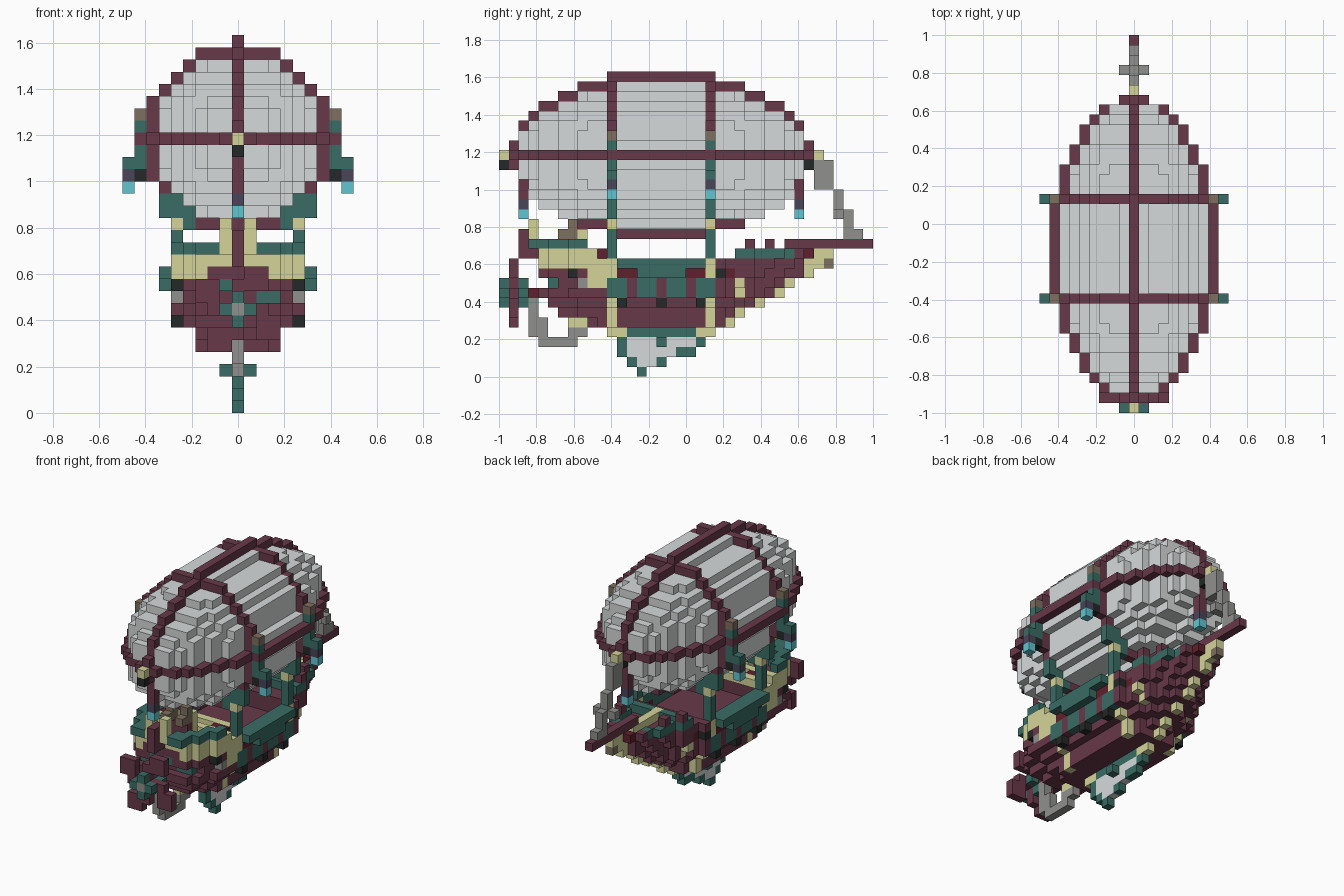
import bpy
import bmesh
import math

if "Cube" in bpy.data.objects:
    bpy.data.objects.remove(bpy.data.objects["Cube"], do_unlink=True)

# Flat palette, written as display values and converted to linear
PALETTE = {
    "canvas_grey": (214, 218, 218), "maroon": (104, 56, 73), "teal": (57, 108, 100),
    "pale_yellow": (212, 212, 154), "iron_grey": (144, 144, 142), "lamp_cyan": (97, 198, 208),
    "black": (37, 40, 40), "slate": (72, 69, 89), "brown": (126, 112, 95), "dark_red": (96, 32, 45),
}


def linear(value):
    value /= 255
    return value / 12.92 if value < 0.04 else ((value + 0.055) / 1.055) ** 2.4


materials = {}
for title, rgb in PALETTE.items():
    mat = bpy.data.materials.new(title)
    mat.use_nodes = True
    colour = [linear(c) for c in rgb] + [1]
    mat.diffuse_color = colour
    mat.node_tree.nodes["Principled BSDF"].inputs["Base Color"].default_value = colour
    materials[title] = mat

# Every block is one cell of a shared grid; later parts replace earlier ones
UNIT = 2 / 38
cells = {}


def put(part, colour, x, y, z):
    cells[x, y, z] = (part, colour)


def span(value):
    return (value,) if isinstance(value, int) else range(value[0], value[1] + 1)


def box(part, colour, x=0, y=0, z=0):
    """Fill a block of cells and its mirror image."""
    for i in span(x):
        for j in span(y):
            for k in span(z):
                put(part, colour, i, j, k)
                put(part, colour, -i, j, k)


def disk(part, colour, radius, y, z):
    """Fill one round slice across the length."""
    reach = int(radius)
    for i in range(-reach, reach + 1):
        for k in range(-reach, reach + 1):
            if i * i + k * k <= radius * radius:
                put(part, colour, i, y, z + k)


# Balloon: straight middle between two raised rings, with domed ends
FRONT_RING, BACK_RING, AXIS = 11, 21, 22
rib_radius = [7, 7, 7, 6, 6, 5, 5, 4, 3, 1]
for j in range(FRONT_RING, BACK_RING + 1):
    if j in (FRONT_RING, BACK_RING):
        disk("balloon_ring", "maroon", 7.7, j, AXIS)
    else:
        disk("balloon", "canvas_grey", 7.25, j, AXIS)
for step, radius in enumerate(rib_radius, 1):
    dome = min(radius + 0.05, 6.9 * math.sqrt(1 - (step / 10.2) ** 2))
    for j in (FRONT_RING - step, BACK_RING + step):
        disk("balloon", "canvas_grey", dome, j, AXIS)

# Ribs running lengthwise along the top, the bottom and both sides
box("balloon_rib", "maroon", x=8, y=(FRONT_RING, BACK_RING), z=AXIS)
for z in (AXIS - 8, AXIS + 8):
    box("balloon_rib", "maroon", y=(FRONT_RING, BACK_RING), z=z)
for step, radius in enumerate(rib_radius, 1):
    inner = (rib_radius + [0])[step]
    for j in (FRONT_RING - step, BACK_RING + step):
        for r in range(min(inner + 1, radius), radius + 1):
            box("balloon_rib", "maroon", x=r, y=j, z=AXIS)
            box("balloon_rib", "maroon", y=j, z=AXIS + r)
            if step < 4:
                box("balloon_rib", "maroon", y=j, z=AXIS - r)
for j in (1, 31):
    box("balloon_rib", "maroon", x=(0, 1), y=j, z=AXIS)
    box("balloon_rib", "maroon", y=j, z=(AXIS - 1, AXIS + 1))

# Hull: half width follows the height, tapering to the stern and bow
half_width = {5: 3, 6: 3, 7: 4, 8: 5, 9: 5, 10: 5, 11: 5, 12: 5}
stern_end = {5: 9, 6: 6, 7: 5, 8: 4, 9: 5, 10: 4, 11: 4, 12: 4}
bow_end = {5: 23, 6: 24, 7: 26, 8: 28, 9: 29, 10: 31, 11: 32, 12: 33}


def hull_width(j, k):
    """Half width of the hull in cells, or -1 outside it."""
    if k not in half_width or not stern_end[k] <= j <= bow_end[k]:
        return -1
    if k == 12 and 9 < j < 24:
        return -1
    if j < FRONT_RING:
        t = 0.75 * (FRONT_RING - j) / (FRONT_RING - stern_end[k])
        return round(half_width[k] * math.sqrt(1 - t * t))
    if j > BACK_RING:
        t = (j - BACK_RING) / (bow_end[k] - BACK_RING)
        return max(0, round(half_width[k] * (1 - t ** 1.5) - 0.2))
    return half_width[k]


def hull_colour(i, j, k):
    if j < FRONT_RING:
        if k == 11 and j == 4 and abs(i) < 3:
            return "maroon"
        return "pale_yellow" if k > 10 or (j > 8 and k > 8) else "maroon"
    if j > BACK_RING:
        if k == 12 and j < 30:
            return "teal"
        keel = i == 0 and j > bow_end[k] - 2
        return "pale_yellow" if keel or (j == 24 and k in (8, 9)) else "maroon"
    if j in (FRONT_RING, BACK_RING):
        return "teal" if k in (8, 9) else "pale_yellow"
    return "teal" if k > 7 else "maroon"


for k in half_width:
    for j in range(4, 34):
        width = hull_width(j, k)
        for i in range(-width, width + 1):
            edge = abs(i) == width or hull_width(j - 1, k) < abs(i) or hull_width(j + 1, k) < abs(i)
            well = k > 9 and FRONT_RING <= j <= BACK_RING
            if edge:
                put("hull", hull_colour(i, j, k), i, j, k)
            elif not well and k < 12:
                put("deck", "maroon", i, j, k)

# Side boxes with recessed windows, posts and gun ports
box("side_box", "teal", x=6, y=(12, 20), z=11)
box("side_box", "teal", x=6, y=(14, 18), z=10)
for near, far in ((12, 13), (19, 20)):
    box("window", "dark_red", x=5, y=(near, far), z=10)
for j in (13, 16, 19):
    box("side_post", "maroon", x=5, y=j, z=(8, 9))
for j in (12, 16, 20):
    box("gun_port", "black", x=5, y=j, z=7)
for j in (7, 22):
    box("gun_port", "black", x=hull_width(j, 10), y=j, z=10)
box("gun_barrel", "iron_grey", x=hull_width(8, 9), y=8, z=9)
box("bow_window", "dark_red", x=hull_width(23, 10), y=23, z=10)
box("stern_window", "teal", x=(2, 3), y=5, z=9)
box("stern_window", "teal", x=hull_width(5, 9), y=5, z=9)
box("stern_window", "teal", x=1, y=4, z=10)

# Columns and hanging lamps at both rings
for j in (FRONT_RING, BACK_RING):
    box("column", "teal", x=5, y=j, z=(12, 17))
    box("column", "teal", x=6, y=j, z=(16, 17))
    box("column", "teal", x=4, y=j, z=(15, 16))
    box("column_joint", "pale_yellow", x=5, y=j, z=15)
    box("lamp_arm", "teal", x=8, y=j, z=(20, 21))
    box("lamp_arm", "teal", x=8, y=j, z=23)
    box("lamp_arm", "brown", x=8, y=j, z=24)
    box("lamp_arm", "teal", x=9, y=j, z=20)
    box("lamp_arm", "black", x=8, y=j, z=19)
    box("lamp", "slate", x=9, y=j, z=19)
    box("lamp", "lamp_cyan", x=9, y=j, z=18)
box("deck_beam", "pale_yellow", x=(0, 4), y=FRONT_RING, z=12)

# Lamps under the balloon ends and knobs on its tips
for j in (2, 30):
    box("end_lamp_post", "maroon", y=j, z=(18, 20))
    box("end_lamp", "slate", y=j, z=17)
    box("end_lamp", "lamp_cyan", y=j, z=16)
for tip, cap in ((0, 0), (32, 31)):
    box("tip_knob", "pale_yellow", y=tip, z=AXIS)
    box("tip_knob", "black", y=cap, z=21)

# Stern rail, flag posts and helm
for j in range(4, 9):
    outer = hull_width(j, 12)
    box("stern_rail", "teal", x=(hull_width(j - 1, 12) if j > 4 else 2, outer), y=j, z=13)
box("stern_rail", "teal", x=(0, 3), y=3, z=13)
box("stern_post", "pale_yellow", x=1, y=3, z=(13, 15))
box("stern_post", "maroon", y=(2, 3), z=(12, 14))
box("helm_stand", "maroon", x=(0, 1), y=7, z=(12, 13))
box("helm", "brown", x=1, y=7, z=(14, 15))
box("helm", "brown", x=1, y=6, z=14)
box("helm", "pale_yellow", x=1, y=8, z=(12, 14))
box("stern_seat", "dark_red", x=(3, 4), y=10, z=12)

# Bow rail, deck spine and bowsprit
for j in (25, 27):
    box("bow_post", "maroon", x=hull_width(j, 12), y=j, z=13)
box("bow_spine", "pale_yellow", y=(24, 29), z=12)
box("bowsprit", "maroon", y=(29, 37), z=13)
box("bow_badge", "dark_red", x=hull_width(31, 12), y=31, z=12)
box("bow_tip", "brown", y=33, z=11)

# Rope from the balloon tip down to the bowsprit
for near, low, high in ((32, 19, 21), (33, 19, 21), (34, 16, 18), (35, 14, 16)):
    box("rope", "iron_grey", y=near, z=(low, high))
box("rope", "iron_grey", x=1, y=34, z=16)
box("rope", "iron_grey", y=36, z=14)

# Keel and fin below the middle of the hull
box("keel", "teal", y=(13, 19), z=4)
for near, far in ((11, 12), (20, 21)):
    box("keel_end", "pale_yellow", y=(near, far), z=4)
for level, (first, last) in enumerate(((14, 14), (13, 16), (12, 19), (12, 20))):
    box("fin", "canvas_grey", y=(first, last), z=level)
    for end in (first, last):
        box("fin_trim", "teal", y=end, z=level)
box("fin_trim", "teal", y=18, z=2)
box("fin_trim", "teal", x=(0, 1), y=16, z=3)

# Skid frame under the stern
box("skid", "iron_grey", y=3, z=(4, 7))
box("skid", "iron_grey", y=4, z=(4, 5))
box("skid", "iron_grey", y=(4, 7), z=3)
box("skid", "iron_grey", y=(7, 8), z=4)
box("skid_mount", "pale_yellow", y=(7, 8), z=5)

# Propeller: four square swept blades turned around a hub
HUB = 8
for r, sweep in ((1, (0,)), (2, (0, 1, 2)), (3, (1, 2))):
    for side in sweep:
        for i, k in ((r, -side), (side, r), (-r, side), (-side, -r)):
            put("propeller_blade", "maroon", i, 1, HUB + k)
box("propeller_shaft", "dark_red", y=(1, 4), z=HUB)
for j in (0, 2):
    box("propeller_hub", "teal", x=(0, 1), y=j, z=HUB)
    box("propeller_hub", "teal", y=j, z=(HUB - 1, HUB + 1))
box("propeller_hub", "iron_grey", y=0, z=HUB)

# Turn the cells of each part into one mesh of outer faces
parts = {}
for spot, (part, colour) in cells.items():
    parts.setdefault(part, []).append((spot, colour))
for part, blocks in parts.items():
    bm = bmesh.new()
    used = sorted({colour for spot, colour in blocks})
    for spot, colour in blocks:
        for axis in range(3):
            for sign in (-1, 1):
                near = list(spot)
                near[axis] += sign
                if tuple(near) in cells:
                    continue
                corners = []
                for a, b in ((-1, -1), (1, -1), (1, 1), (-1, 1)):
                    offset = [0, 0, 0]
                    offset[axis] = sign
                    offset[(axis + 1) % 3] = a * sign
                    offset[(axis + 2) % 3] = b
                    x, y, z = (s + o / 2 for s, o in zip(spot, offset))
                    corners.append(bm.verts.new((x * UNIT, (y + 0.5) * UNIT - 1, (z + 0.5) * UNIT)))
                bm.faces.new(corners).material_index = used.index(colour)
    bmesh.ops.remove_doubles(bm, verts=bm.verts[:], dist=UNIT / 100)
    mesh = bpy.data.meshes.new(part)
    for colour in used:
        mesh.materials.append(materials[colour])
    bm.to_mesh(mesh)
    bm.free()
    bpy.context.collection.objects.link(bpy.data.objects.new(part, mesh))
